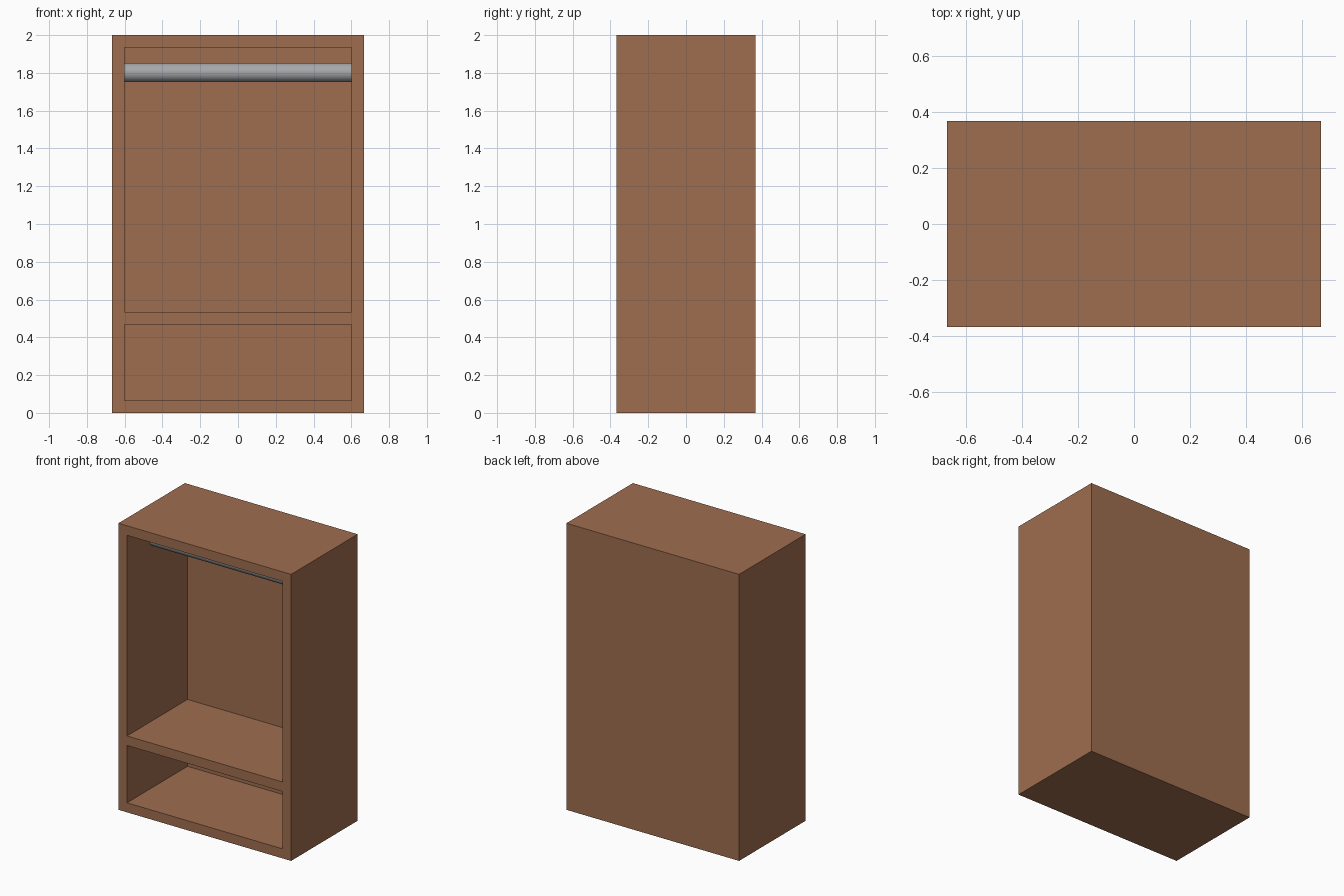
import bpy, bmesh, math

if "Cube" in bpy.data.objects:
    bpy.data.objects.remove(bpy.data.objects["Cube"])

T = 0.0667                     # board thickness
W, D, H = 0.6667, 0.3667, 2.0  # half width, half depth, height
SHELF = 0.4667                 # underside of the shelf


def material(name, rgb):
    m = bpy.data.materials.new(name)
    m.diffuse_color = (*rgb, 1.0)
    m.use_nodes = True
    m.node_tree.nodes["Principled BSDF"].inputs["Base Color"].default_value = m.diffuse_color
    return m


wood = material("brown wood", (0.345, 0.155, 0.080))
metal = material("grey metal", (0.38, 0.39, 0.40))

# Cabinet: a front grid, with outer edges pulled back and two cells pushed in
bm = bmesh.new()
xs = [-W, -W + T, W - T, W]
zs = [0, T, SHELF, SHELF + T, H - T, H]
grid = [[bm.verts.new((x, -D, z)) for x in xs] for z in zs]
openings = []
for j in range(5):
    for i in range(3):
        f = bm.faces.new((grid[j][i], grid[j][i + 1], grid[j + 1][i + 1], grid[j + 1][i]))
        if i == 1 and j in (1, 3):
            openings.append(f)

# outer shell and back
rim = [e for e in bm.edges if e.is_boundary]
ext = bmesh.ops.extrude_edge_only(bm, edges=rim)["geom"]
for v in (g for g in ext if isinstance(g, bmesh.types.BMVert)):
    v.co.y = D
back_edges = [g for g in ext if isinstance(g, bmesh.types.BMEdge) and g.is_boundary]
bmesh.ops.contextual_create(bm, geom=back_edges)

# compartments
pockets = bmesh.ops.extrude_discrete_faces(bm, faces=openings)["faces"]
for f in pockets:
    for v in f.verts:
        v.co.y = D - T
bmesh.ops.recalc_face_normals(bm, faces=bm.faces)

mesh = bpy.data.meshes.new("cabinet")
bm.to_mesh(mesh)
bm.free()
mesh.materials.append(wood)
cabinet = bpy.data.objects.new("cabinet", mesh)
bpy.context.collection.objects.link(cabinet)

# Hanging rail between the side walls
bpy.ops.mesh.primitive_cylinder_add(
    vertices=32, radius=0.05, depth=2 * (W - T),
    location=(0, -0.072, 1.802), rotation=(0, math.pi / 2, 0))
rail = bpy.context.object
rail.name = "hanging_rail"
rail.data.materials.append(metal)
bpy.ops.object.shade_smooth_by_angle(angle=math.radians(40))
